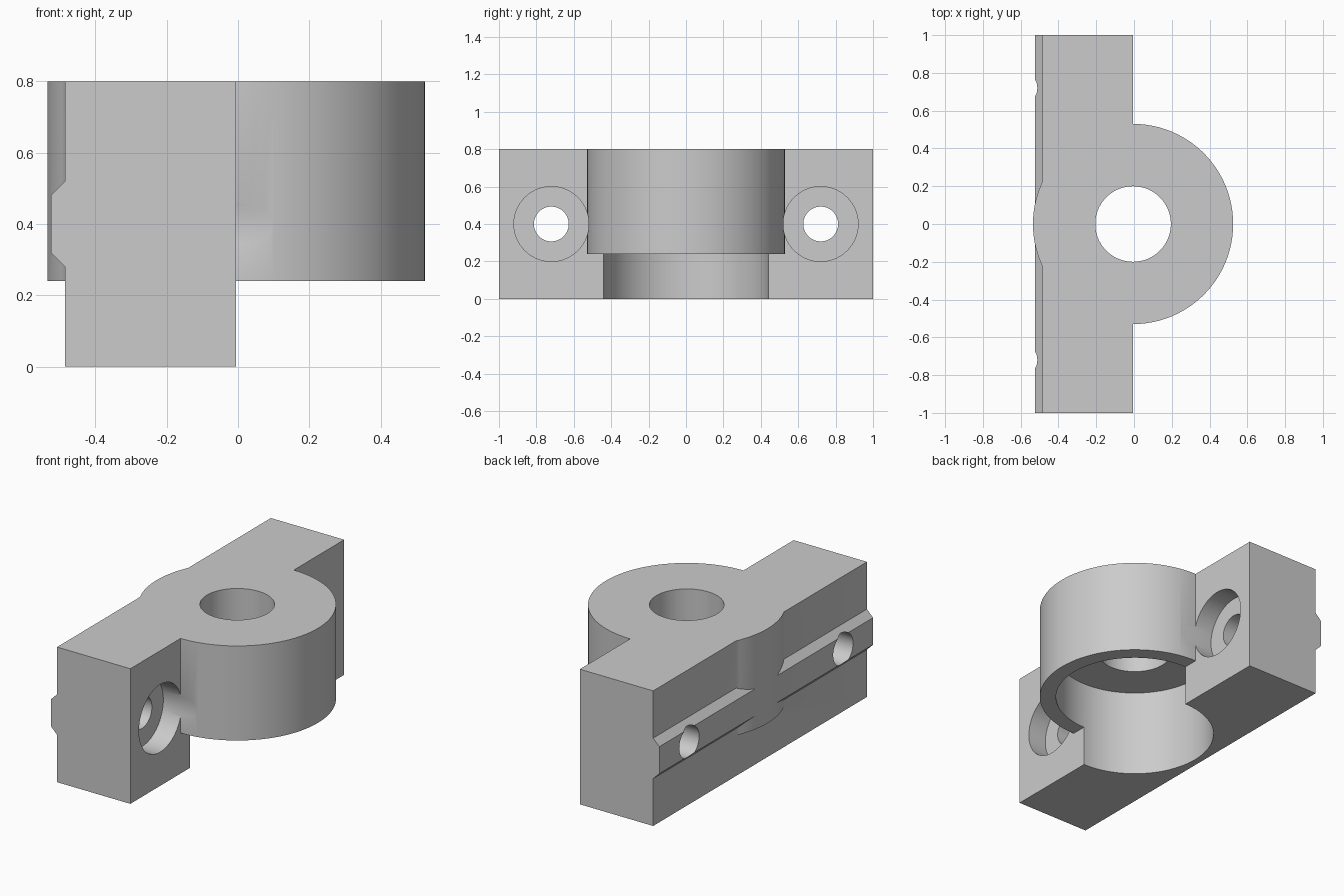
import bpy, bmesh, math
from mathutils import Matrix, Vector

if "Cube" in bpy.data.objects:
    bpy.data.objects.remove(bpy.data.objects["Cube"], do_unlink=True)

grey = bpy.data.materials.new("light grey")
grey.use_nodes = True
colour = (0.6, 0.6, 0.6, 1)
grey.diffuse_color = colour
grey.node_tree.nodes["Principled BSDF"].inputs["Base Color"].default_value = colour

FRONT = -0.005      # mounting face, and the axis of the boss
HEIGHT = 0.8


def finish(bm, name):
    bmesh.ops.recalc_face_normals(bm, faces=bm.faces)
    mesh = bpy.data.meshes.new(name)
    bm.to_mesh(mesh)
    bm.free()
    mesh.materials.append(grey)
    obj = bpy.data.objects.new(name, mesh)
    bpy.context.collection.objects.link(obj)
    return obj


def cylinder(name, radius, start, end):
    """Closed cylinder between two points on the x or z axis direction."""
    start, end = Vector(start), Vector(end)
    axis = end - start
    turn = axis.to_track_quat('Z', 'Y').to_matrix().to_4x4()
    bm = bmesh.new()
    bmesh.ops.create_cone(bm, cap_ends=True, segments=96, radius1=radius,
                          radius2=radius, depth=axis.length,
                          matrix=Matrix.Translation((start + end) / 2) @ turn)
    return finish(bm, name)


def combine(target, tool, operation):
    mod = target.modifiers.new(tool.name, 'BOOLEAN')
    mod.operation = operation
    mod.solver = 'EXACT'
    mod.object = tool
    bpy.context.view_layer.objects.active = target
    bpy.ops.object.modifier_apply(modifier=mod.name)
    bpy.data.objects.remove(tool, do_unlink=True)


# Mounting block with its locating ridge, as one extruded profile
back, ridge = -0.485, -0.525
profile = [(FRONT, 0), (FRONT, HEIGHT), (back, HEIGHT), (back, 0.52),
           (ridge, 0.48), (ridge, 0.32), (back, 0.28), (back, 0)]
bm = bmesh.new()
face = bm.faces.new([bm.verts.new((x, -1, z)) for x, z in profile])
sweep = bmesh.ops.extrude_face_region(bm, geom=[face])
bmesh.ops.translate(bm, vec=(0, 2, 0),
                    verts=[v for v in sweep["geom"] if isinstance(v, bmesh.types.BMVert)])
bracket = finish(bm, "bracket_body")

# Round boss
combine(bracket, cylinder("boss", 0.53, (FRONT, 0, 0.24), (FRONT, 0, HEIGHT)), 'UNION')

# Shaft hole and the wide pocket below it
combine(bracket, cylinder("shaft_hole", 0.2, (FRONT, 0, -0.1), (FRONT, 0, 1)), 'DIFFERENCE')
combine(bracket, cylinder("pocket", 0.44, (FRONT, 0, -0.1), (FRONT, 0, 0.52)), 'DIFFERENCE')

# Counterbored screw holes on both sides
for side in (-1, 1):
    y = 0.72 * side
    combine(bracket, cylinder("counterbore", 0.2, (FRONT - 0.12, y, 0.4), (0.7, y, 0.4)), 'DIFFERENCE')
    combine(bracket, cylinder("screw_hole", 0.093, (-0.7, y, 0.4), (0.7, y, 0.4)), 'DIFFERENCE')

# Smooth round walls, sharp edges
bpy.ops.object.select_all(action='DESELECT')
bracket.select_set(True)
bpy.context.view_layer.objects.active = bracket
bpy.ops.object.shade_smooth_by_angle(angle=math.radians(30))
